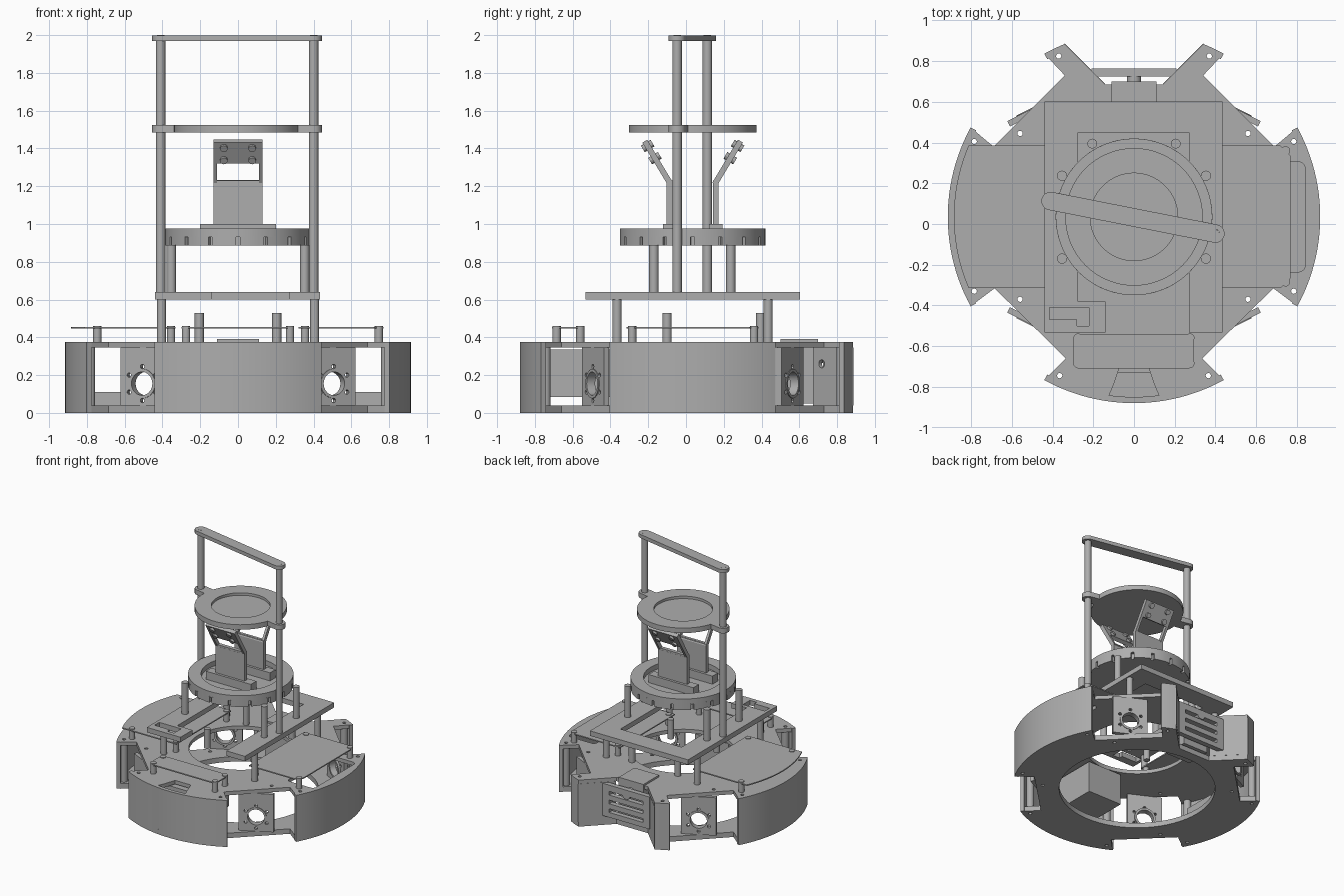
import bpy, bmesh, math
from mathutils import Matrix, Vector

cube = bpy.data.objects.get("Cube")
if cube:
    bpy.data.objects.remove(cube, do_unlink=True)

grey = bpy.data.materials.new("plain_grey")
grey.use_nodes = True
grey.diffuse_color = (0.42, 0.42, 0.42, 1)
grey.node_tree.nodes["Principled BSDF"].inputs["Base Color"].default_value = grey.diffuse_color

CY = 0.035      # centre of the round body
R = 0.915       # outer radius
parts = []


def arc(cx, cy, r, a0, a1, n=24):
    angles = [math.radians(a0 + (a1 - a0) * i / n) for i in range(n + 1)]
    return [(cx + r * math.cos(a), cy + r * math.sin(a)) for a in angles]


def circle(x, y, r, n=32):
    return arc(x, y, r, 0, 360, n)[:-1]


def rect(x0, y0, x1, y1):
    return [(x0, y0), (x1, y0), (x1, y1), (x0, y1)]


def rounded(x0, y0, x1, y1, r):
    return (arc(x0 + r, y0 + r, r, 180, 270, 6) + arc(x1 - r, y0 + r, r, 270, 360, 6)
            + arc(x1 - r, y1 - r, r, 0, 90, 6) + arc(x0 + r, y1 - r, r, 90, 180, 6))


def plate(name, loops, z0, z1, matrix=None):
    """Flat sheet: first loop is the outline, the others are holes."""
    curve = bpy.data.curves.new(name, "CURVE")
    curve.dimensions, curve.fill_mode = "2D", "BOTH"
    curve.extrude = (z1 - z0) / 2
    for loop in loops:
        spline = curve.splines.new("POLY")
        spline.points.add(len(loop) - 1)
        for p, (x, y) in zip(spline.points, loop):
            p.co = (x, y, 0, 1)
        spline.use_cyclic_u = True
    temp = bpy.data.objects.new(name + "_curve", curve)
    mesh = bpy.data.meshes.new_from_object(temp)
    bpy.data.objects.remove(temp)
    mesh.transform(Matrix.Translation((0, 0, (z0 + z1) / 2)))
    if matrix:
        mesh.transform(matrix)
    bm = bmesh.new()
    bm.from_mesh(mesh)
    bmesh.ops.remove_doubles(bm, verts=bm.verts, dist=1e-5)
    bmesh.ops.recalc_face_normals(bm, faces=bm.faces)
    bm.to_mesh(mesh)
    bm.free()
    mesh.materials.clear()
    mesh.materials.append(grey)
    obj = bpy.data.objects.new(name, mesh)
    bpy.context.collection.objects.link(obj)
    parts.append(obj)
    return obj


def post(name, x, y, z0, z1, r=0.024):
    plate(name, [circle(x, y, r, 24)], z0, z1)


def box(name, x0, x1, y0, y1, z0, z1):
    plate(name, [rect(x0, y0, x1, y1)], z0, z1)


def bar(a, b, r):
    """Outline of a strip with round ends."""
    t = math.degrees(math.atan2(b[1] - a[1], b[0] - a[0]))
    return arc(*b, r, t - 90, t + 90, 12) + arc(*a, r, t + 90, t + 270, 12)


def upright(x, y, z, angle):
    """Matrix that stands a sheet up, facing the given heading."""
    return (Matrix.Translation((x, y, z)) @ Matrix.Rotation(math.radians(angle + 90), 4, "Z")
            @ Matrix.Rotation(math.radians(90), 4, "X"))


# Base and deck plates with wheel notches
half = (arc(0, CY, R, -90, -61.2) + [(0.335, -0.66), (0.685, -0.316)]
        + arc(0, CY, R, -28.7, 28.7) + [(0.69, 0.38), (0.34, 0.73)]
        + arc(0, CY, R, 61.2, 68.2, 6) + [(0.14, 0.685)])
outline = half + [(-x, y) for x, y in reversed(half) if x > 0.001]
screws = [(s * x, y) for s in (-1, 1) for x, y in
          [(0.785, 0.405), (0.785, -0.33), (0.365, -0.745), (0.37, 0.825), (0.56, 0.445), (0.56, -0.37)]]
screw_holes = [circle(x, y, 0.013, 12) for x, y in screws]
plate("base_plate", [outline, circle(0, CY, 0.57, 64)] + screw_holes, 0, 0.04)
funnel = [(-0.07, -0.7), (-0.1, -0.79), (-0.13, -0.86), (0.13, -0.86), (0.1, -0.79), (0.07, -0.7)]
plate("deck_plate", [outline, circle(0, CY, 0.38, 64), funnel,
                     rounded(0.6, -0.235, 0.84, 0.305, 0.03)] + screw_holes, 0.345, 0.375)

# Curved outer shells
for name, a0, a1 in [("front_shell", -118.8, -61.2), ("left_shell", -28.7, 28.7),
                     ("right_shell", 151.3, 208.7), ("back_left_shell", 61.2, 68.2),
                     ("back_right_shell", 111.8, 118.8)]:
    plate(name, [arc(0, CY, R, a0, a1) + arc(0, CY, R - 0.03, a1, a0)], 0, 0.375)
for x, y in screws:
    if abs(x) != 0.56:
        plate("shell_pillar", [circle(x, y, 0.028, 16), circle(x, y, 0.013, 12)], 0.04, 0.345)

# Motor mounting plates standing in the notches
mount_holes = [circle(0, 0, 0.062)] + [
    circle(0.09 * math.cos(a), 0.09 * math.sin(a), 0.012, 12)
    for a in [math.radians(30 + 60 * i) for i in range(6)]]
for x, y in [(0.5, -0.48), (-0.5, -0.48), (0.5, 0.55), (-0.5, 0.55)]:
    heading = math.degrees(math.atan2(math.copysign(1, y), x))
    m = upright(x, y, 0.155, heading)
    plate("motor_mount", [rect(-0.13, -0.115, 0.13, 0.19)] + mount_holes, -0.015, 0.015, m)
    plate("motor_collar", [circle(0, 0, 0.078), circle(0, 0, 0.062)], -0.03, 0.02, m)

# Back prong walls and kicker between them
for s in (-1, 1):
    m = upright(s * 0.25, 0.78, 0, 135 if s > 0 else 45)
    plate("prong_wall", [rect(-0.14, 0.04, 0.14, 0.345), circle(s * 0.075, 0.26, 0.022, 16)], -0.012, 0.012, m)
box("kicker_body", -0.11, 0.11, 0.5, 0.7, 0.05, 0.39)
back = upright(0, 0.745, 0, 90)
plate("kicker_face", [rect(-0.21, 0.08, 0.21, 0.34)] +
      [rect(-0.15, z, 0.15, z + 0.03) for z in (0.12, 0.19, 0.26)], -0.02, 0.02, back)
plate("kicker_plunger", [circle(0, 0.3, 0.035)], -0.07, 0.02, back)

# Housing under the deck and small side sensors
box("front_housing", -0.15, 0.15, -0.73, -0.33, 0.085, 0.335)
for s in (-1, 1):
    box("side_sensor", s * 0.68 - 0.09, s * 0.68 + 0.09, -0.1, 0.17, 0.04, 0.11)

# Circuit boards on short standoffs
plate("front_board", [rounded(-0.3, -0.71, 0.295, -0.54, 0.03)], 0.446, 0.455)
plate("left_board", [[(0.32, -0.315), (0.72, -0.315), (0.77, -0.265),
                      (0.77, 0.335), (0.72, 0.385), (0.32, 0.385)]], 0.446, 0.455)
plate("right_board", [[(-0.33, 0.385)] + arc(0, CY, 0.885, 156.7, 203.3) + [(-0.33, -0.315)]], 0.446, 0.455)
for s in (-1, 1):
    for x, y in [(0.275, -0.56), (0.275, -0.685), (0.745, 0.36), (0.745, -0.285),
                 (0.355, 0.36), (0.355, -0.285)]:
        post("board_standoff", s * x, y, 0.375, 0.46, 0.022)
    for y in (-0.1, 0.395):
        post("deck_post", s * 0.205, y, 0.375, 0.53)
    for y in (-0.365, 0.435):
        post("bridge_post", s * 0.405, y, 0.375, 0.6)
    for y in (-0.17, 0.237):
        post("turntable_post", s * 0.353, y, 0.64, 0.89, 0.025)

# Open bridge plate
bridge = [(-0.44, 0.603), (-0.44, -0.533), (-0.14, -0.533), (-0.14, -0.38), (-0.275, -0.38),
          (-0.275, 0.45), (0.27, 0.45), (0.27, -0.533), (0.435, -0.533), (0.435, 0.603)]
window = [(-0.415, -0.41), (-0.22, -0.41), (-0.22, -0.53 + 0.03), (-0.28, -0.5), (-0.28, -0.47), (-0.415, -0.47)]
plate("bridge_plate", [bridge, window], 0.6, 0.64)

# Turntable ring with slots round its lower half
notched = []
for i in range(16):
    c = math.radians(22.5 * i)
    for off, r in [(-0.19, 0.385), (-0.12, 0.385), (-0.027, 0.385), (-0.027, 0.36),
                   (0.027, 0.36), (0.027, 0.385), (0.12, 0.385)]:
        notched.append((r * math.cos(c + off), CY + r * math.sin(c + off)))
plate("turntable_floor", [notched], 0.885, 0.935)
plate("turntable_ring", [circle(0, CY, 0.385, 64), circle(0, CY, 0.29, 64)], 0.93, 0.975)

# Pair of bent brackets with a window and bolted head
for s in (-1, 1):
    y0 = CY + s * 0.122
    box("bracket_foot", -0.2, 0.2, y0 - 0.035, y0 + 0.035, 0.93, 1.0)
    box("bracket_web", -0.13, 0.13, y0 - 0.015, y0 + 0.015, 1.0, 1.23)
    tilt = Matrix.Translation((0, y0, 1.22)) @ Matrix.Rotation(s * math.radians(-31), 4, "X") \
        @ Matrix.Rotation(math.radians(90), 4, "X")
    bolts = [(x, z) for x in (-0.075, 0.075) for z in (0.15, 0.225)]
    plate("bracket_head", [rect(-0.13, -0.01, 0.13, 0.255), rect(-0.11, 0.005, 0.11, 0.125)],
          -0.015, 0.015, tilt)
    for x, z in bolts:
        plate("bracket_bolt", [circle(x, z, 0.02, 12)], -0.03, 0.03, tilt)

# Mast: two poles, upper dish and top bar
pole_a, pole_b = (-0.41, 0.113), (0.4, -0.047)
for p in (pole_a, pole_b):
    post("mast_pole", *p, 0.64, 1.975, 0.025)
    plate("dish_ear", [bar(p, (p[0] * 0.75, CY + (p[1] - CY) * 0.75), 0.045)], 1.485, 1.525)
    post("bar_screw", *p, 1.97, 2.0, 0.02)
plate("dish_rim", [circle(0, CY, 0.338, 64), circle(0, CY, 0.215, 64)], 1.485, 1.525)
plate("dish_floor", [circle(0, CY, 0.22, 64)], 1.485, 1.505)
plate("top_bar", [bar(pole_a, pole_b, 0.045), circle(*pole_a, 0.02, 20), circle(*pole_b, 0.02, 20)], 1.97, 1.999)

# Smooth the round sides, keep edges sharp
bpy.ops.object.select_all(action="DESELECT")
for obj in parts:
    obj.select_set(True)
bpy.context.view_layer.objects.active = parts[0]
bpy.ops.object.shade_smooth_by_angle(angle=math.radians(30))
